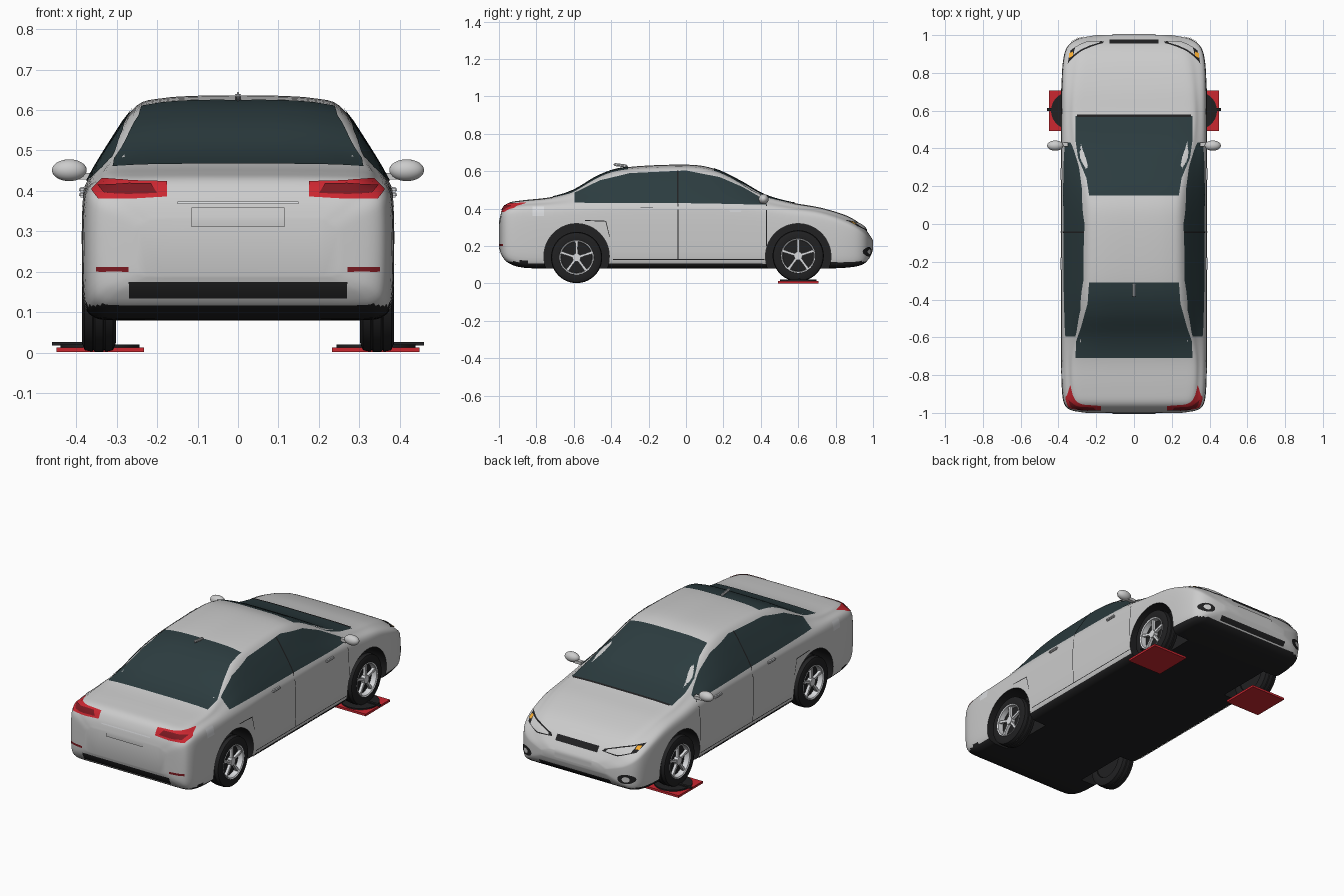
import bpy, bmesh
from math import pi, cos, sin
from mathutils import Vector, Matrix
from mathutils.bvhtree import BVHTree

if "Cube" in bpy.data.objects:
    bpy.data.objects.remove(bpy.data.objects["Cube"])


def material(name, *rgb):
    m = bpy.data.materials.new(name)
    m.diffuse_color = (*rgb, 1)
    m.use_nodes = True
    m.node_tree.nodes["Principled BSDF"].inputs["Base Color"].default_value = m.diffuse_color
    return m


SILVER = material("silver", .6, .61, .63)
BLACK = material("black", .015, .015, .016)
GLASS = material("glass", .025, .045, .05)
RED = material("red", .6, .02, .03)
DARK_RED = material("dark_red", .2, .01, .015)
WHITE = material("white", .85, .87, .88)
ORANGE = material("orange", .9, .4, .03)
METAL = material("metal", .7, .71, .73)


def make(name, bm, *mats, mirror=False):
    me = bpy.data.meshes.new(name)
    bm.to_mesh(me)
    ob = bpy.data.objects.new(name, me)
    bpy.context.collection.objects.link(ob)
    for m in mats:
        me.materials.append(m)
    if mirror:
        ob.modifiers.new("mirror", 'MIRROR').use_mirror_merge = False
    return ob


def spline(pts, n):
    # smooth curve through all points
    pts = [Vector(p) for p in pts]
    out = []
    for i in range(len(pts) - 1):
        p0, p1, p2 = pts[max(i - 1, 0)], pts[i], pts[i + 1]
        p3 = pts[min(i + 2, len(pts) - 1)]
        for k in range(n):
            t = k / n
            out.append(.5 * (2 * p1 + (p2 - p0) * t + (2 * p0 - 5 * p1 + 4 * p2 - p3) * t * t
                             + (3 * p1 - p0 - 3 * p2 + p3) * t ** 3))
    return out + [pts[-1]]


def skin(bm, rows, wrap_row=False, wrap_col=False):
    # quads between rows of points
    v = [[bm.verts.new(p) for p in r] for r in rows]
    a, b = len(v), len(v[0])
    for i in range(a if wrap_col else a - 1):
        for j in range(b if wrap_row else b - 1):
            k, l = (i + 1) % a, (j + 1) % b
            bm.faces.new((v[i][j], v[i][l], v[k][l], v[k][j]))
    return v


def box(bm, loc, size, rot=Matrix()):
    m = Matrix.Translation(loc) @ rot @ Matrix.Diagonal((*size, 1))
    bmesh.ops.create_cube(bm, size=1, matrix=m)


def cylinder(bm, loc, r, depth, axis='X', seg=48):
    rot = Matrix.Rotation(pi / 2, 4, 'Y') if axis == 'X' else Matrix()
    bmesh.ops.create_cone(bm, cap_ends=True, segments=seg, radius1=r, radius2=r, depth=depth,
                          matrix=Matrix.Translation(loc) @ rot)


# body shell: y, bottom z, half width, shoulder z, top half width, top z
STATIONS = [
    (-1.0, .19, .25, .31, .20, .33), (-.985, .15, .335, .36, .26, .385),
    (-.95, .11, .37, .39, .29, .43), (-.87, .085, .382, .405, .31, .445),
    (-.72, .08, .386, .41, .315, .462), (-.6, .08, .386, .415, .295, .50),
    (-.46, .08, .386, .42, .27, .58), (-.31, .08, .386, .425, .255, .622),
    (0, .08, .386, .425, .252, .635), (.15, .08, .386, .425, .255, .613),
    (.29, .08, .386, .42, .27, .548), (.42, .08, .386, .41, .295, .475),
    (.56, .08, .386, .39, .31, .434), (.72, .08, .384, .37, .30, .405),
    (.86, .085, .376, .325, .28, .362), (.94, .10, .352, .28, .25, .312),
    (.98, .135, .295, .24, .20, .262), (1.0, .18, .20, .21, .14, .23)]


def section(y, zb, w, zs, wt, zt):
    h, ze = zs - zb, zt - .12 * (zt - zs)
    half = [(0, zb), (.5 * w, zb), (.8 * w, zb), (.92 * w, zb + .02 * h), (.985 * w, zb + .12 * h),
            (w, zb + .45 * h), (.995 * w, zb + .85 * h), (.965 * w, zs),
            ((.965 * w + wt) / 2, zs + .55 * (ze - zs)), (wt, ze),
            (.75 * wt, zt - .03 * (zt - zs)), (.4 * wt, zt), (0, zt)]
    half = spline([(x, y, z) for x, z in half], 4)
    return half + [Vector((-p.x, p.y, p.z)) for p in half[-2:0:-1]]


columns = zip(*[section(*s) for s in STATIONS])
rows = list(zip(*[spline(c, 5) for c in columns]))
bm = bmesh.new()
v = skin(bm, rows, wrap_row=True)
bm.faces.new(v[0])
bm.faces.new(v[-1])
bmesh.ops.recalc_face_normals(bm, faces=bm.faces)
for f in bm.faces:
    if f.calc_center_median().z < .118 and f.normal.z < -.3:
        f.material_index = 1
surface = BVHTree.FromBMesh(bm)
body = make("body_shell", bm, SILVER, BLACK)

# wheel arches
WHEELS = {"rear": (-.585, .139), "front": (.6, .148)}
bm = bmesh.new()
for y, z in WHEELS.values():
    for s in (-1, 1):
        cylinder(bm, (s * .39, y, .145), .175, .26, seg=64)
for f in bm.faces:
    f.material_index = 1
cutter = make("arch_cutter", bm, SILVER, BLACK)
cutter.hide_render = True
mod = body.modifiers.new("arches", 'BOOLEAN')
mod.object, mod.solver = cutter, 'EXACT'
bpy.context.view_layer.objects.active = body
bpy.ops.object.modifier_apply(modifier="arches")
bpy.data.objects.remove(cutter)

RAYS = {'side': (lambda a, b: (1, a, b), (-1, 0, 0)), 'top': (lambda a, b: (a, b, 2), (0, 0, -1)),
        'rear': (lambda a, b: (a, -2, b), (0, 1, 0)), 'front': (lambda a, b: (a, 2, b), (0, -1, 0))}


def panel(name, mat, view, low, high, off=.003, mirror=True, n=6):
    # thin skin lying on the body, between two outlines drawn in a view
    place, d = RAYS[view]
    rows = []
    lines = []
    for pl in (low, high):
        pl = [Vector(p) for p in pl]
        lines.append([pl[i].lerp(pl[i + 1], k / n) for i in range(len(pl) - 1) for k in range(n)] + [pl[-1]])
    for k in range(n + 1):
        row = []
        for a, b in zip(*lines):
            o = Vector(place(*a.lerp(b, k / n)))
            loc, nor, _, _ = surface.ray_cast(o, Vector(d))
            if loc is None:
                loc, nor, _, _ = surface.find_nearest(o + Vector(d))
            row.append(loc + nor * off)
        rows.append(row)
    bm = bmesh.new()
    skin(bm, rows)
    return make(name, bm, mat, mirror=mirror)


def strip(name, mat, view, x0, x1, z0, z1, **kw):
    return panel(name, mat, view, [(x0, z0), (x1, z0)], [(x0, z1), (x1, z1)], **kw)


def oval(name, mat, view, x, z, rx, rz, off):
    a = [pi - pi * i / 12 for i in range(13)]
    panel(name, mat, view, [(x + rx * cos(t), z - rz * sin(t)) for t in a],
          [(x + rx * cos(t), z + rz * sin(t)) for t in a], off=off, n=2)


# windows
ys = (-.595, -.46, -.3, 0, .18, .3, .43)
lows = (.43, .43, .43, .428, .425, .422, .42)
highs = (.484, .55, .588, .602, .567, .515, .44)
panel("side_window", GLASS, 'side', list(zip(ys, lows)), list(zip(ys, highs)))
for name, edge in (("windshield", [(.31, .57), (.31, .45), (.295, .35), (.25, .24), (.237, .15)]),
                   ("rear_window", [(.237, -.31), (.245, -.42), (.275, -.53), (.305, -.62), (.31, -.71)])):
    panel(name, GLASS, 'top', [(-x, y) for x, y in edge], edge, mirror=False, n=10)
strip("wiper_cowl", BLACK, 'top', -.3, .3, .565, .578, off=.004, mirror=False)

# door gaps, sills and handles
strip("door_pillar", BLACK, 'side', -.047, -.039, .425, .6, off=.005)
strip("middle_door_gap", BLACK, 'side', -.045, -.041, .13, .425)
strip("front_door_gap", BLACK, 'side', .428, .432, .2, .42)
strip("sill_gap", BLACK, 'side', -.39, .42, .126, .13)
strip("sill_trim", BLACK, 'side', -.4, .42, .092, .104)
panel("rear_door_gap", BLACK, 'side', [(-.41, .25), (-.43, .33), (-.54, .335)],
      [(-.407, .25), (-.427, .335), (-.54, .339)])
strip("fuel_door", METAL, 'side', -.82, -.76, .36, .41, off=.002)
bm = bmesh.new()
for y, z in ((-.21, .403), (.265, .39)):
    box(bm, (.385, y, z), (.016, .065, .014))
bmesh.ops.bevel(bm, geom=bm.edges[:], offset=.004, segments=2, affect='EDGES')
make("door_handles", bm, METAL, mirror=True)

# rear details
panel("tail_light", RED, 'rear', [(.175, .385), (.26, .38), (.345, .38), (.36, .40)],
      [(.175, .422), (.26, .424), (.335, .43), (.36, .405)])
panel("tail_light_core", DARK_RED, 'rear', [(.2, .392), (.27, .39), (.33, .392)],
      [(.215, .415), (.27, .416), (.345, .41)], off=.006)
strip("rear_reflector", DARK_RED, 'rear', .27, .35, .2, .212)
strip("rear_bumper_slot", BLACK, 'rear', -.27, .27, .135, .175, mirror=False)
strip("rear_plate", WHITE, 'rear', -.115, .115, .31, .358, mirror=False, off=.006)
strip("trunk_trim", METAL, 'rear', -.15, .15, .366, .372, mirror=False, off=.006)

# front details
panel("headlight_frame", BLACK, 'front', [(.155, .284), (.25, .278), (.335, .303)],
      [(.165, .296), (.26, .322), (.35, .338)])
panel("headlight_lens", WHITE, 'front', [(.175, .286), (.25, .283), (.31, .298)],
      [(.185, .296), (.26, .316), (.32, .327)], off=.006)
strip("turn_light", ORANGE, 'front', .322, .342, .313, .328, off=.006)
strip("grille", BLACK, 'front', -.13, .13, .272, .3, mirror=False)
strip("front_plate", WHITE, 'front', -.115, .115, .195, .24, mirror=False, off=.005)
strip("front_bumper_slot", BLACK, 'front', -.22, .22, .125, .15, mirror=False)
oval("fog_light_frame", BLACK, 'front', .308, .17, .042, .026, .004)
oval("fog_light_lens", WHITE, 'front', .308, .17, .018, .015, .008)

# side mirrors and roof antenna
bm = bmesh.new()
bmesh.ops.create_uvsphere(bm, u_segments=28, v_segments=16, radius=1,
                          matrix=Matrix.Translation((.417, .415, .451)) @ Matrix.Diagonal((.043, .027, .027, 1)))
box(bm, (.375, .42, .436), (.05, .022, .016))
make("side_mirror", bm, SILVER, mirror=True)
bm = bmesh.new()
box(bm, (0, -.35, .632), (.014, .075, .016), Matrix.Rotation(-.12, 4, 'X'))
bmesh.ops.bevel(bm, geom=bm.edges[:], offset=.005, segments=3, affect='EDGES')
make("roof_antenna", bm, METAL)


def lathe(bm, profile, c, steps=56):
    skin(bm, [[(c[0] + x, c[1] + r * cos(a), c[2] + r * sin(a)) for x, r in profile]
              for a in (2 * pi * i / steps for i in range(steps))], wrap_row=True, wrap_col=True)
    bmesh.ops.recalc_face_normals(bm, faces=bm.faces)


# wheels
TREAD = [(-.038, .09), (-.042, .115), (-.035, .133), (-.016, .137), (-.013, .132), (-.01, .137)]
for end, (y, z) in WHEELS.items():
    c = Vector((.344, y, z))
    bm = bmesh.new()
    lathe(bm, TREAD + [(-x, r) for x, r in TREAD[::-1]], c)
    make(end + "_tyre", bm, BLACK, mirror=True)
    bm = bmesh.new()
    cylinder(bm, c - Vector((.012, 0, 0)), .088, .04)
    make(end + "_brake_drum", bm, BLACK, mirror=True)
    bm = bmesh.new()
    lathe(bm, [(.036, .093), (.041, .091), (.038, .085), (.008, .083), (.008, .093)], c)
    cylinder(bm, c + Vector((.024, 0, 0)), .022, .024, seg=24)
    for i in range(5):
        for s in (-1, 1):
            rot = Matrix.Rotation(2 * pi * i / 5 + s * .12, 4, 'X')
            box(bm, c + rot @ Vector((.024, s * .006, .05)), (.016, .012, .074),
                rot @ Matrix.Rotation(-s * .08, 4, 'X'))
    make(end + "_rim", bm, METAL, mirror=True)

# alignment turntables under the front wheels
bm = bmesh.new()
box(bm, (.341, .6, .007), (.216, .215, .012))
make("turntable_base", bm, RED, mirror=True)
bm = bmesh.new()
cylinder(bm, (.341, .6, .016), .098, .008, axis='Z')
box(bm, (.415, .606, .022), (.09, .014, .009))
make("turntable_disc", bm, BLACK, mirror=True)

bpy.ops.object.select_all(action='SELECT')
bpy.ops.object.shade_smooth_by_angle(angle=.6)
